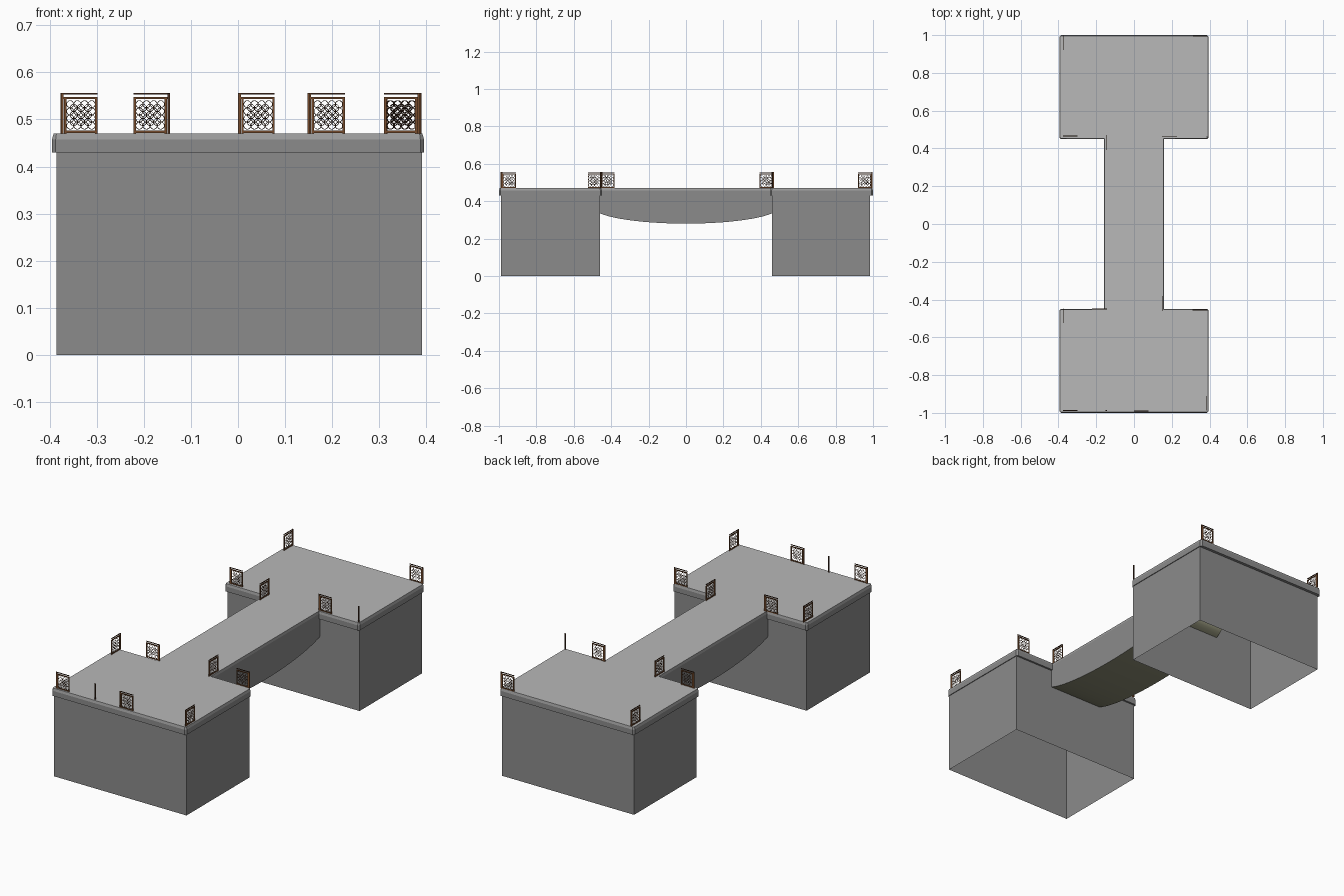
import bpy, bmesh, math
from mathutils import Matrix, Vector

cube = bpy.data.objects.get("Cube")
if cube:
    bpy.data.objects.remove(cube, do_unlink=True)


def material(name, rgb):
    m = bpy.data.materials.new(name)
    m.use_nodes = True
    m.diffuse_color = (*rgb, 1)
    m.node_tree.nodes["Principled BSDF"].inputs["Base Color"].default_value = (*rgb, 1)
    return m


PAVING = material("paving_grey", (0.48, 0.48, 0.48))
EDGE = material("edge_grey", (0.33, 0.33, 0.33))
WALL = material("wall_grey", (0.26, 0.26, 0.26))
OLIVE = material("underside_olive", (0.27, 0.27, 0.18))
WOOD = material("wood_brown", (0.18, 0.07, 0.025))
DARK = material("dark_wood", (0.07, 0.03, 0.015))


def finish(name, bm, mats):
    bmesh.ops.recalc_face_normals(bm, faces=bm.faces)
    mesh = bpy.data.meshes.new(name)
    bm.to_mesh(mesh)
    bm.free()
    for m in mats:
        mesh.materials.append(m)
    ob = bpy.data.objects.new(name, mesh)
    bpy.context.collection.objects.link(ob)
    return ob


def add_box(bm, low, high, index=0):
    low, high = Vector(low), Vector(high)
    mat = Matrix.Translation((low + high) / 2) @ Matrix.Diagonal((*(high - low), 1))
    verts = bmesh.ops.create_cube(bm, size=1, matrix=mat)["verts"]
    for f in {f for v in verts for f in v.link_faces}:
        f.material_index = index
    return verts


# Deck: two square landings joined by a walkway, with a sloping top edge
TOP, LIP, RIM = 0.47, 0.457, 0.43
quarter = [(0.16, 0.45), (0.387, 0.45), (0.395, 0.458), (0.395, 0.992), (0.387, 1.0)]
half = [(x, -y) for x, y in reversed(quarter)] + quarter
outline = half + [(-x, y) for x, y in reversed(half)]
bm = bmesh.new()
base = bm.faces.new([bm.verts.new((x, y, RIM)) for x, y in outline])
base.material_index = 2
ext = bmesh.ops.extrude_face_region(bm, geom=[base], use_keep_orig=True)["geom"]
for v in ext:
    if isinstance(v, bmesh.types.BMVert):
        v.co.z = LIP
for f in bm.faces:
    f.material_index = 2
top = next(f for f in ext if isinstance(f, bmesh.types.BMFace))
bmesh.ops.recalc_face_normals(bm, faces=bm.faces)
ring = bmesh.ops.inset_region(bm, faces=[top], thickness=0.004)["faces"]
for f in ring:
    f.material_index = 1
for v in top.verts:
    v.co.z = TOP
top.material_index = 0
finish("deck", bm, [PAVING, EDGE, WALL])

# Abutments: hollow blocks, open below
for name, y0, y1 in (("front_abutment", -0.99, -0.46), ("back_abutment", 0.46, 0.985)):
    bm = bmesh.new()
    add_box(bm, (-0.385, y0, 0), (0.391, y1, RIM))
    bmesh.ops.delete(bm, geom=[f for f in bm.faces if abs(f.normal.z) > 0.5],
                     context="FACES_ONLY")
    finish(name, bm, [WALL])

# Bridge span: flat elliptical arch with a coloured underside
SEGMENTS = 32
bm = bmesh.new()
sides = []
for x in (-0.16, 0.16):
    pts = []
    for i in range(SEGMENTS + 1):
        a = math.pi * i / SEGMENTS
        pts.append((x, -0.5 * math.cos(a), 0.37 - 0.09 * math.sin(a)))
    pts += [(x, 0.5, RIM), (x, -0.5, RIM)]
    sides.append([bm.verts.new(p) for p in pts])
    bm.faces.new(sides[-1])
for i in range(SEGMENTS + 2):
    f = bm.faces.new((sides[0][i], sides[0][i + 1], sides[1][i + 1], sides[1][i]))
    f.material_index = 1 if i < SEGMENTS else 0
span = finish("bridge_span", bm, [WALL, OLIVE])
bpy.context.view_layer.objects.active = span
span.select_set(True)
bpy.ops.object.shade_smooth_by_angle(angle=math.radians(35))
span.select_set(False)


# Railing panel: post, frame, handrail and a lattice of interlaced rings
def add_ring(bm, cx, cz, radius, width=0.0007, steps=12):
    loops = []
    for r, y in ((radius - width, 0), (radius, -width), (radius + width, 0), (radius, width)):
        loops.append([bm.verts.new((cx + r * math.cos(math.tau * k / steps), y,
                                    cz + r * math.sin(math.tau * k / steps)))
                      for k in range(steps)])
    for j in range(4):
        a, b = loops[j], loops[(j + 1) % 4]
        for k in range(steps):
            n = (k + 1) % steps
            bm.faces.new((a[k], a[n], b[n], b[k])).material_index = 1


def railing_mesh():
    bm = bmesh.new()
    w, t, h = 0.075, 0.002, 0.085
    add_box(bm, (-0.003, -t, 0), (0.003, t, h))                # post
    add_box(bm, (0.004, -t, 0), (0.009, t, 0.077))             # near stile
    add_box(bm, (w - 0.005, -t, 0), (w, t, 0.077))             # far stile
    add_box(bm, (0.004, -t, 0.001), (w, t, 0.006))             # bottom rail
    add_box(bm, (-0.003, -t, 0.073), (w, t, 0.078))            # top rail
    add_box(bm, (-0.003, -t, 0.083), (w, t, 0.086), 1)         # handrail
    step = 0.0152
    for i in range(4):
        for k in range(4):
            add_ring(bm, 0.0168 + step * i, 0.0167 + step * k, step * 0.5)
    for i in range(3):
        for k in range(3):
            add_ring(bm, 0.0244 + step * i, 0.0243 + step * k, step * 0.5)
    return finish("railing", bm, [WOOD, DARK])


# Railing places: post position and heading in degrees
places = [
    (-0.373, -0.987, 0), (0.003, -0.990, 0), (0.383, -0.985, 90),
    (0.385, -0.455, 180), (0.150, -0.457, 90), (-0.147, -0.450, 180),
    (-0.375, -0.450, 270), (-0.375, 0.995, 270), (0.387, 0.995, 180),
    (0.152, 0.462, 0), (-0.147, 0.468, 270), (-0.373, 0.466, 0),
]
first = railing_mesh()
for n, (x, y, heading) in enumerate(places):
    ob = first
    if n:
        ob = bpy.data.objects.new(f"railing_{n}", first.data)
        bpy.context.collection.objects.link(ob)
    ob.location = (x, y, TOP)
    ob.rotation_euler.z = math.radians(heading)

# Lone posts
for name, x, y in (("front_post", -0.147, -0.987), ("back_post", 0.387, 0.46)):
    bm = bmesh.new()
    add_box(bm, (x - 0.003, y - 0.002, TOP), (x + 0.003, y + 0.002, TOP + 0.085))
    finish(name, bm, [DARK])
